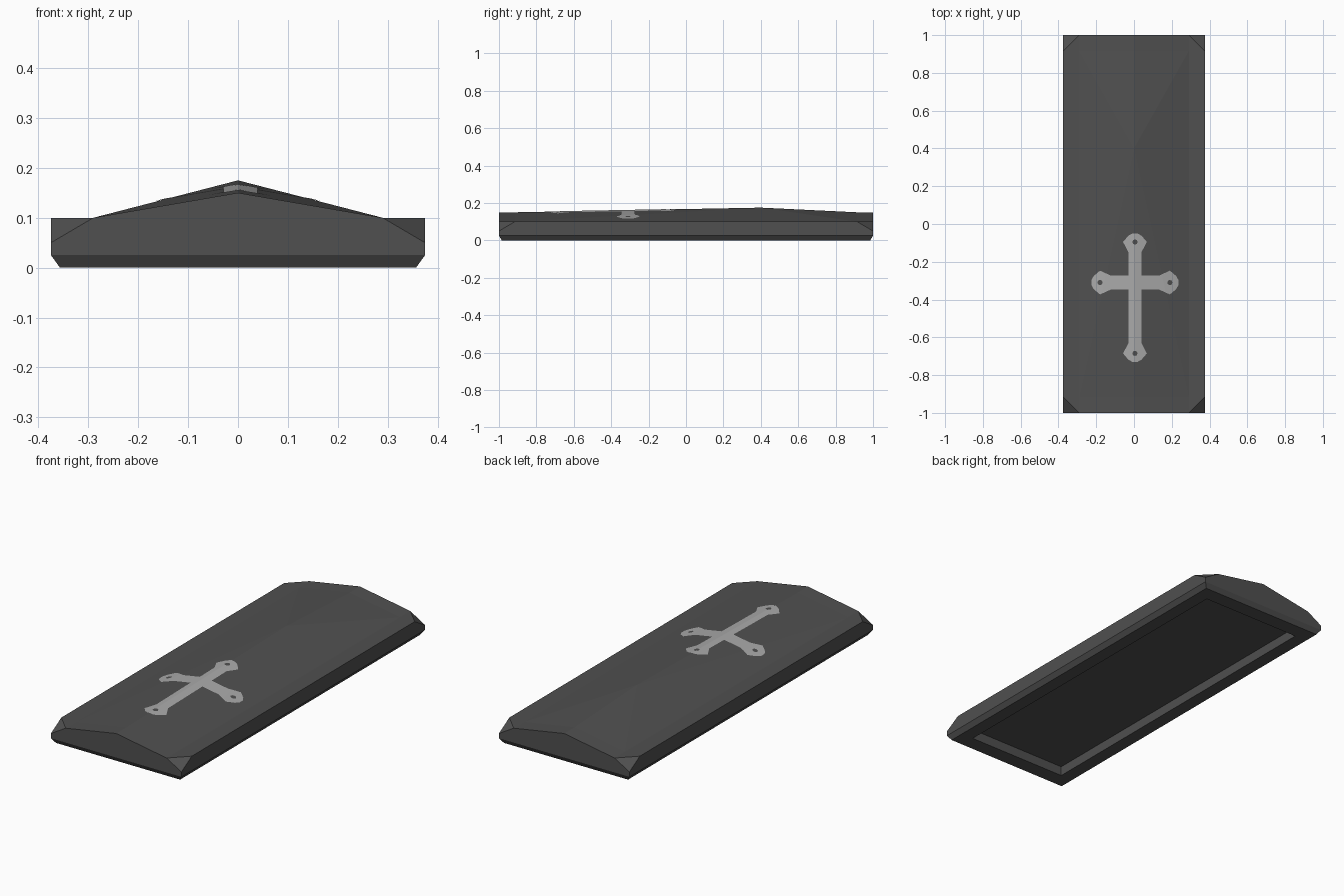
import bpy, bmesh, math
from mathutils import Vector

if "Cube" in bpy.data.objects:
    bpy.data.objects.remove(bpy.data.objects["Cube"])


def material(name, grey):
    m = bpy.data.materials.new(name)
    m.diffuse_color = (grey, grey, grey, 1)
    m.use_nodes = True
    m.node_tree.nodes["Principled BSDF"].inputs["Base Color"].default_value = m.diffuse_color
    return m


def add_object(name, bm, mat):
    me = bpy.data.meshes.new(name)
    bm.to_mesh(me)
    bm.free()
    me.materials.append(mat)
    ob = bpy.data.objects.new(name, me)
    bpy.context.collection.objects.link(ob)
    return ob


stone = material("dark stone", 0.08)
silver = material("pale metal", 0.40)

# --- Lid: one quadrant described once, mirrored to all four corners ---
BX, BY = 0.357, 0.985      # foot of the lower chamfer
OX, OY, D = 0.287, 0.905, 0.05   # hollow underneath
EX, EY = 0.29, 0.915       # eave line and cut corners
PEAK_Y, PEAK_Z = 0.4, 0.175

bm = bmesh.new()
for sx in (1, -1):
    for sy in (1, -1):
        b, r, k = (BX, BY, 0), (.375, 1, .025), (.375, 1, .05)
        c, a, e = (.375, EY, .1), (EX, 1, .1), (EX, EY, .1)
        p, q = (0, 1, .15), (0, EY, .15)
        m = (0, PEAK_Y * sy, PEAK_Z)
        o, i = (OX, OY, 0), (OX, OY, D)
        faces = [
            [(0, BY, 0), b, r, (0, 1, .025)],            # end chamfer
            [(0, 1, .025), r, k, a, p],                  # end wall
            [(BX, 0, 0), b, r, (.375, 0, .025)],         # side chamfer
            [(.375, 0, .025), r, k, c, (.375, 0, .1)],   # side wall
            [a, k, c], [a, c, e],                        # cut corner
            [e, c, (.375, 0, .1), (EX, 0, .1)],          # flat rim
            [p, a, e, q], [q, e, m], [(EX, 0, .1), e, m],  # roof
            [b, (0, BY, 0), (0, OY, 0), o],              # underside frame
            [b, o, (OX, 0, 0), (BX, 0, 0)],
            [o, i, (0, OY, D), (0, OY, 0)],              # hollow walls
            [o, i, (OX, 0, D), (OX, 0, 0)],
            [i, (0, OY, D), (0, 0, D), (OX, 0, D)],      # hollow ceiling
        ]
        for f in faces:
            bm.faces.new([bm.verts.new((x * sx, y * sy, z)) for x, y, z in f])
bmesh.ops.remove_doubles(bm, verts=bm.verts, dist=1e-4)
bmesh.ops.recalc_face_normals(bm, faces=bm.faces)
bmesh.ops.dissolve_limit(bm, angle_limit=0.005, verts=bm.verts, edges=bm.edges)
add_object("coffin_lid", bm, stone)


# --- Cross: flat outline with flared, pierced ends, draped over the roof ---
def roof(x, y):
    x = abs(x)
    ridge = .15 - .05 * x / EX + .025 * (y + EY) / (PEAK_Y + EY)
    return min(ridge, .1 + .075 * (1 - x / EX))


CX, CY = 0.005, -0.31
HV, HH = 0.034, 0.038      # half widths of upright and crossbar
bm = bmesh.new()


def loop(points):
    vs = [bm.verts.new((x + CX, y + CY, 0)) for x, y in points]
    for n, v in enumerate(vs):
        bm.edges.new((v, vs[n - 1]))


outline = []
for turn, (length, hw) in enumerate([(.23, HH), (.26, HV), (.23, HH), (.42, HV)]):
    cs, sn = [(1, 0), (0, 1), (-1, 0), (0, -1)][turn]
    half = [(length - .10, hw), (length - .045, .063), (length - .012, .035), (length, .014)]
    arm = [(r, -w) for r, w in half] + half[::-1]
    outline += [(r * cs - w * sn, r * sn + w * cs) for r, w in arm]
    # inner corner between this arm and the next
    outline.append([(HV, HH), (-HV, HH), (-HV, -HH), (HV, -HH)][turn])
    hole = length - .045
    loop([(hole * cs + .014 * math.cos(t * math.pi / 4),
           hole * sn + .014 * math.sin(t * math.pi / 4)) for t in range(8)])
loop(outline)
bmesh.ops.triangle_fill(bm, use_beauty=True, edges=bm.edges, normal=(0, 0, 1))

# fold along the ridge and the roof creases
for no in (Vector((1, 0, 0)), Vector((PEAK_Y + EY, EX, 0)), Vector((PEAK_Y + EY, -EX, 0))):
    bmesh.ops.bisect_plane(bm, geom=bm.verts[:] + bm.edges[:] + bm.faces[:],
                           plane_co=(0, PEAK_Y, 0), plane_no=no)
for v in bm.verts:
    v.co.z = roof(v.co.x, v.co.y) + .0015
for f in bm.faces:
    f.normal_update()
    if f.normal.z < 0:
        f.normal_flip()
add_object("cross_inlay", bm, silver)
